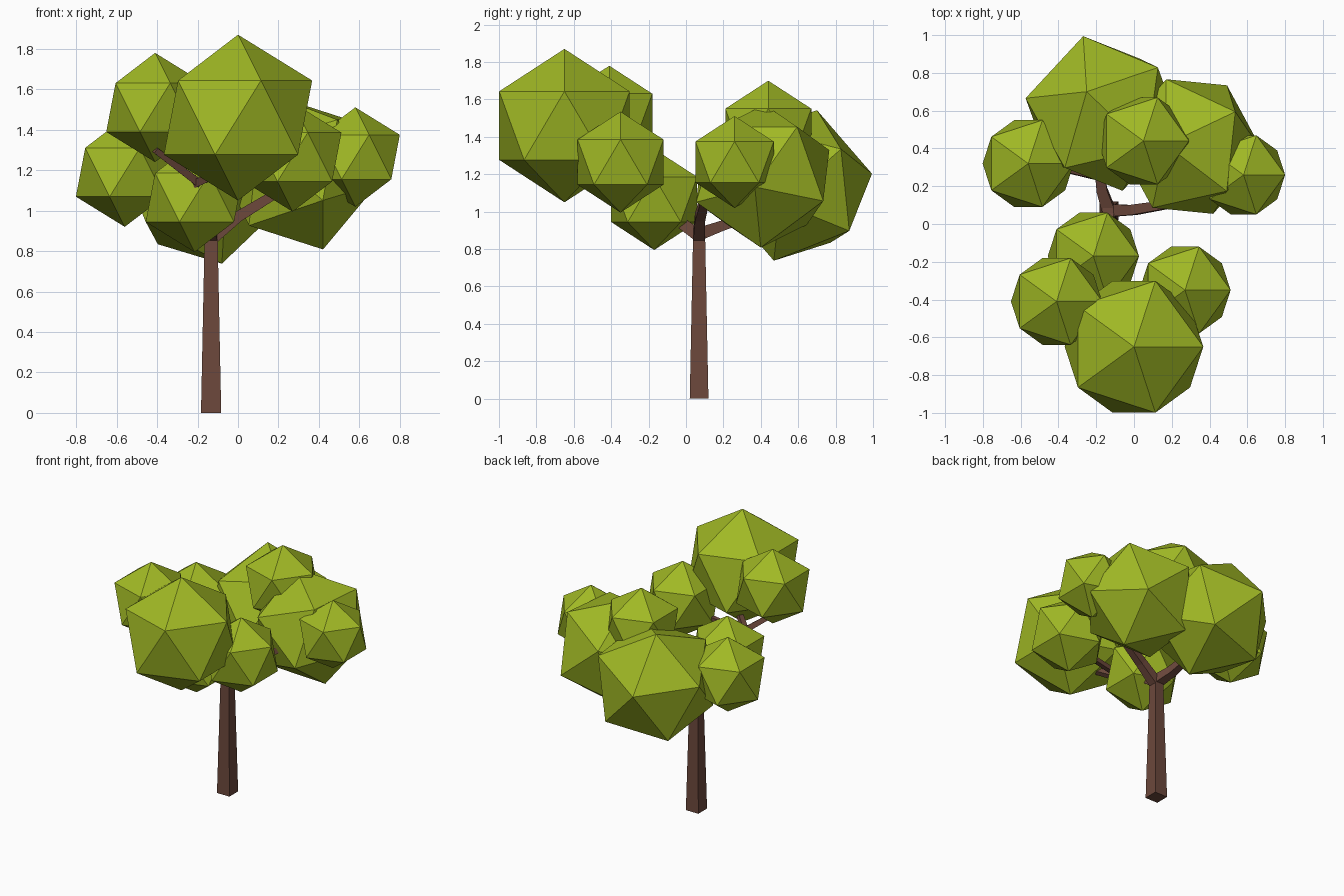
import bpy, bmesh
from mathutils import Vector, Matrix

if "Cube" in bpy.data.objects:
    bpy.data.objects.remove(bpy.data.objects["Cube"])


def material(name, rgb):
    m = bpy.data.materials.new(name)
    m.diffuse_color = (*rgb, 1)
    m.use_nodes = True
    m.node_tree.nodes["Principled BSDF"].inputs["Base Color"].default_value = m.diffuse_color
    return m


LEAF = material("leaf green", (0.35, 0.48, 0.018))
BARK = material("bark brown", (0.15, 0.065, 0.045))


def finish(bm, name, mat):
    bmesh.ops.recalc_face_normals(bm, faces=bm.faces)
    me = bpy.data.meshes.new(name)
    bm.to_mesh(me)
    bm.free()
    me.materials.append(mat)
    ob = bpy.data.objects.new(name, me)
    bpy.context.collection.objects.link(ob)
    return ob


def leaf_ball(name, centre, r, top=None, ring=None):
    """Icosahedron; top and ring give two neighbouring corner directions if tilted."""
    rot = Matrix.Identity(4)
    if top:
        z = Vector(top).normalized()
        v = Vector(ring)
        x = (v - z * v.dot(z)).normalized()
        rot = Matrix((x, z.cross(x), z)).transposed().to_4x4()
    bm = bmesh.new()
    bmesh.ops.create_icosphere(bm, subdivisions=1, radius=r,
                               matrix=Matrix.Translation(centre) @ rot)
    finish(bm, name, LEAF)


def limb(name, path):
    """Square tapered tube through (x, y, z, half width) points."""
    pts = [Vector(p[:3]) for p in path]
    bm = bmesh.new()
    rings = []
    for i, p in enumerate(pts):
        t = (pts[min(i + 1, len(pts) - 1)] - pts[max(i - 1, 0)]).normalized()
        ref = Vector((0, 1, 0)) if abs(t.y) < 0.7 else Vector((1, 0, 0))
        u = ref.cross(t).normalized()
        w = t.cross(u)
        h = path[i][3]
        rings.append([bm.verts.new(p + u * a * h + w * b * h)
                      for a, b in ((1, 1), (-1, 1), (-1, -1), (1, -1))])
    for a, b in zip(rings, rings[1:]):
        for k in range(4):
            bm.faces.new((a[k], a[(k + 1) % 4], b[(k + 1) % 4], b[k]))
    bm.faces.new(rings[0])
    bm.faces.new(rings[-1])
    finish(bm, name, BARK)


# Trunk and branches
limb("trunk", [(-.133, .07, 0, .05), (-.133, .07, .83, .033), (-.133, .07, .92, .032)])
limb("right_branch", [(-.133, .07, .86, .032), (0, .075, .97, .027), (.28, .12, 1.14, .02)])
limb("back_branch", [(-.133, .07, .88, .034), (-.17, .18, .92, .028), (-.2, .42, 1.0, .02)])
limb("front_branch", [(-.133, .07, .87, .033), (-.17, -.15, 1.03, .026), (-.2, -.38, 1.14, .022)])
limb("front_left_twig", [(-.19, -.38, 1.135, .02), (-.41, -.5, 1.3, .015)])
limb("front_middle_twig", [(-.21, -.38, 1.135, .02), (-.02, -.55, 1.22, .015)])
limb("front_right_twig", [(-.21, -.37, 1.135, .018), (.2, -.35, 1.2, .014)])
limb("back_left_twig", [(-.19, .25, .95, .018), (-.5, .32, 1.12, .014)])

# Upright leaf balls
for name, c, r in (
    ("front_crown", (0, -.65, 1.46), .41),
    ("front_left_leaves", (-.41, -.41, 1.51), .27),
    ("front_right_leaves", (.27, -.35, 1.265), .27),
    ("low_leaves", (-.215, -.17, 1.065), .27),
    ("left_leaves", (-.56, .32, 1.19), .27),
    ("right_leaves", (.58, .26, 1.265), .246),
    ("top_leaves", (.05, .44, 1.43), .27),
):
    leaf_ball(name, c, r)

# Tilted large leaf balls
leaf_ball("back_left_crown", (-.165, .585, 1.14), .427, (-.085, .115, .40), (-.105, .415, .06))
leaf_ball("back_right_crown", (.295, .41, 1.19), .402, (-.125, .01, .38), (.232, .18, .267))
